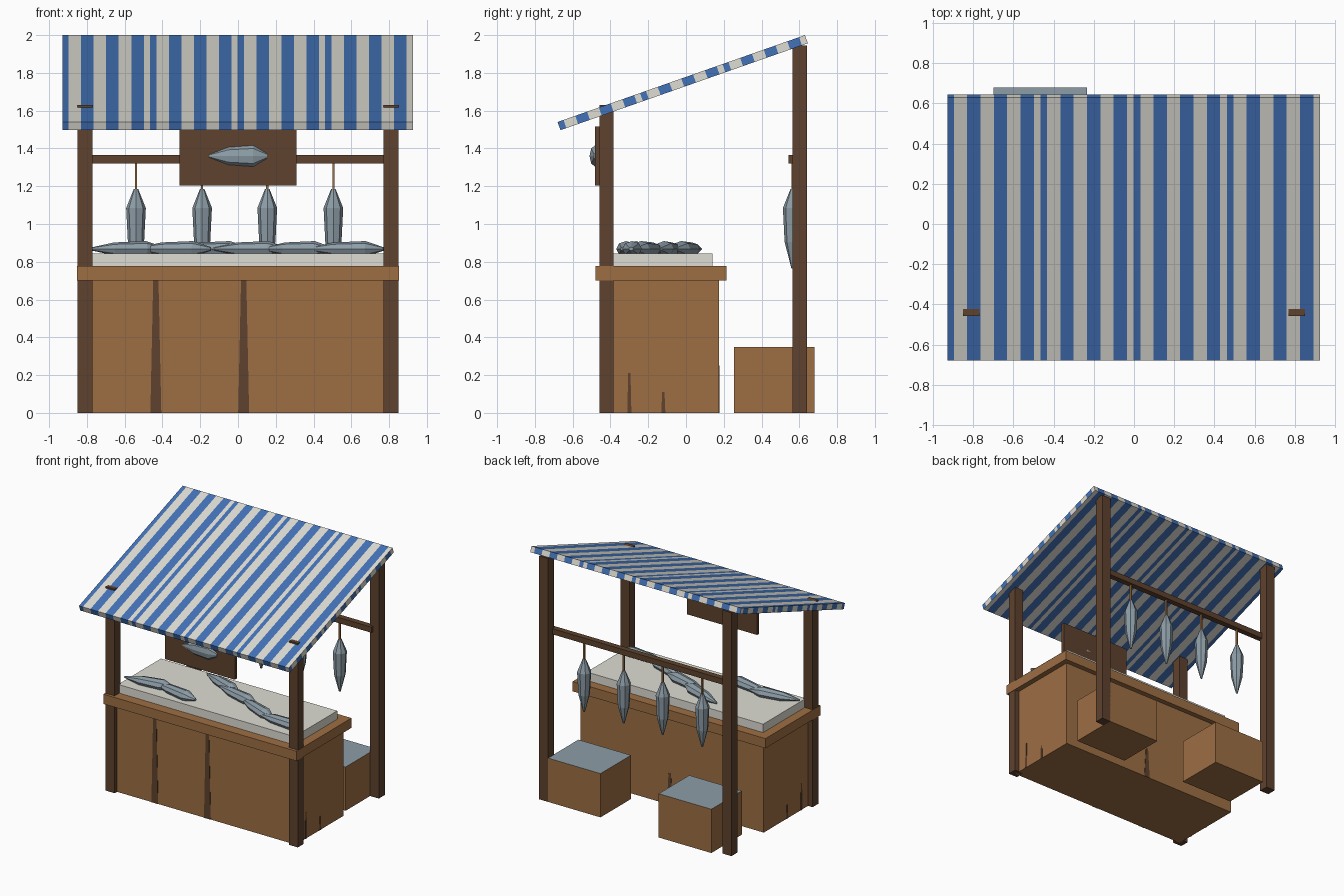
import bpy, bmesh, math
from mathutils import Matrix, Vector

if "Cube" in bpy.data.objects:
    bpy.data.objects.remove(bpy.data.objects["Cube"])


def srgb(r, g, b):
    return tuple(((c / 255 + 0.055) / 1.055) ** 2.4 for c in (r, g, b)) + (1.0,)


def material(name, rgb):
    m = bpy.data.materials.new(name)
    m.diffuse_color = srgb(*rgb)
    m.use_nodes = True
    m.node_tree.nodes["Principled BSDF"].inputs["Base Color"].default_value = m.diffuse_color
    return m


WOOD = material("warm_wood", (158, 111, 68))
DARK = material("dark_wood", (94, 66, 46))
BLUE = material("canopy_blue", (66, 114, 184))
WHITE = material("off_white", (222, 220, 211))
FISH = material("fish_grey", (141, 157, 167))


def finish(name, bm, *mats):
    bmesh.ops.recalc_face_normals(bm, faces=bm.faces)
    me = bpy.data.meshes.new(name)
    bm.to_mesh(me)
    bm.free()
    for m in mats:
        me.materials.append(m)
    ob = bpy.data.objects.new(name, me)
    bpy.context.collection.objects.link(ob)
    return ob


def box(name, x, y, z, *mats, top=0):
    """Box from (min, max) ranges; top = material index of the upper face."""
    bm = bmesh.new()
    bmesh.ops.create_cube(bm, size=1)
    for v in bm.verts:
        v.co = Vector([(r[0] + r[1]) / 2 + c * (r[1] - r[0]) for c, r in zip(v.co, (x, y, z))])
    for f in bm.faces:
        if f.calc_center_median().z > z[1] - 1e-4:
            f.material_index = top
    return finish(name, bm, *mats)


def fish(name, loc, matrix, scale=(1, 1, 1)):
    """Low-poly spindle, head at +x, tail at -x."""
    profile = [(0.21, 0.012), (0.11, 0.052), (-0.07, 0.043), (-0.21, 0.007)]
    n = 8
    bm = bmesh.new()
    rings = []
    for px, r in profile:
        rings.append([bm.verts.new((px, r * math.cos(2 * math.pi * k / n), r * math.sin(2 * math.pi * k / n)))
                      for k in range(n)])
    for a, b in zip(rings, rings[1:]):
        for k in range(n):
            bm.faces.new((a[k], a[(k + 1) % n], b[(k + 1) % n], b[k]))
    bm.faces.new(rings[0])
    bm.faces.new(rings[-1])
    bm.transform(Matrix.Translation(loc) @ matrix.to_4x4() @ Matrix.Diagonal((*scale, 1)))
    return finish(name, bm, FISH)


def crack(name, origin, along, out, height, wide, narrow):
    """Thin tapered dark plate on a wall, starting at the floor."""
    o, u, w = Vector(origin), Vector(along), Vector(out)
    bm = bmesh.new()
    vs = [bm.verts.new(o + u * s + Vector((0, 0, h)))
          for s, h in ((-wide, 0), (wide, 0), (narrow, height), (-narrow, height))]
    f = bm.faces.new(vs)
    ext = bmesh.ops.extrude_face_region(bm, geom=[f])
    for v in ext["geom"]:
        if isinstance(v, bmesh.types.BMVert):
            v.co += w * 0.003
    return finish(name, bm, DARK)


# Posts
for side, s in (("left", -1), ("right", 1)):
    xr = tuple(sorted((s * 0.77, s * 0.85)))
    box(f"front_post_{side}", xr, (-0.458, -0.385), (0, 1.63), DARK)
    box(f"rear_post_{side}", xr, (0.565, 0.64), (0, 1.945), DARK)

# Counter, worktop and ice bed
box("counter_body", (-0.81, 0.81), (-0.428, 0.175), (0, 0.705), WOOD)
box("counter_top", (-0.853, 0.853), (-0.48, 0.215), (0.70, 0.778), WOOD)
box("ice_bed", (-0.78, 0.78), (-0.40, 0.14), (0.77, 0.845), WHITE)

# Dark cracks in the counter boards
for i, x in enumerate((-0.435, 0.03)):
    crack(f"front_crack_{i}", (x, -0.428, 0), (1, 0, 0), (0, -1, 0), 0.7, 0.029, 0.014)
crack("back_crack", (0.02, 0.175, 0), (1, 0, 0), (0, 1, 0), 0.25, 0.025, 0.01)
for s in (-1, 1):
    for i, (y, h) in enumerate(((-0.30, 0.21), (-0.12, 0.11))):
        crack(f"side_crack_{s}_{i}", (s * 0.81, y, 0), (0, 1, 0), (s, 0, 0), h, 0.011, 0.006)

# Striped canopy: a sloped slab, coloured by a repeating 14-cell pattern
NX, NY, W, L, T = 56, 42, 1.855, 1.388, 0.046
BLUE_CELLS = {0, 3, 4, 7, 8, 11, 12}
bm = bmesh.new()
bmesh.ops.create_grid(bm, x_segments=NX, y_segments=NY, size=0.5)
bmesh.ops.scale(bm, vec=(W, L, 1), verts=bm.verts)
ext = bmesh.ops.extrude_face_region(bm, geom=bm.faces[:])
bmesh.ops.translate(bm, vec=(0, 0, -T), verts=[g for g in ext["geom"] if isinstance(g, bmesh.types.BMVert)])
bmesh.ops.recalc_face_normals(bm, faces=bm.faces)
for f in bm.faces:
    c = f.calc_center_median()
    if abs(f.normal.x) > 0.5:
        cell = int((c.y / L + 0.5) * NY)
    else:
        cell = int((c.x / W + 0.5) * NX)
    f.material_index = 0 if cell % 14 in BLUE_CELLS else 1
bm.transform(Matrix.Translation((-0.002, -0.025, 1.77)) @ Matrix.Rotation(math.atan2(0.46, 1.31), 4, 'X'))
finish("striped_canopy", bm, BLUE, WHITE)

# Sign board with a fish relief
box("sign_board", (-0.31, 0.31), (-0.482, -0.455), (1.205, 1.515), DARK)
fish("sign_fish", (0, -0.482, 1.36), Matrix.Identity(3), (0.73, 0.55, 1.08))

# Hanging rail, ropes and fish
box("hanging_rail", (-0.80, 0.80), (0.543, 0.588), (1.32, 1.365), DARK)
upright = Matrix.Rotation(math.radians(-90), 3, 'Y')
for i, x in enumerate((-0.54, -0.19, 0.155, 0.505)):
    box(f"rope_{i}", (x - 0.006, x + 0.006), (0.559, 0.571), (1.15, 1.33), WOOD)
    fish(f"hanging_fish_{i}", (x, 0.565, 0.975), upright)

# Fish laid on the ice
for i, (x, y, yaw) in enumerate(((-0.59, -0.28, 8), (-0.34, -0.30, -10), (-0.14, 0.01, -20),
                                 (0.06, -0.09, -14), (0.31, -0.20, -22), (0.57, -0.28, -3))):
    fish(f"laid_fish_{i}", (x, y, 0.868), Matrix.Rotation(math.radians(yaw), 3, 'Z'), (0.95, 1.0, 0.8))

# Crates filled with fish behind the counter
box("crate_right", (0.308, 0.773), (0.255, 0.64), (0, 0.35), WOOD, FISH, top=1)
box("crate_left", (-0.70, -0.235), (0.295, 0.68), (0, 0.35), WOOD, FISH, top=1)
